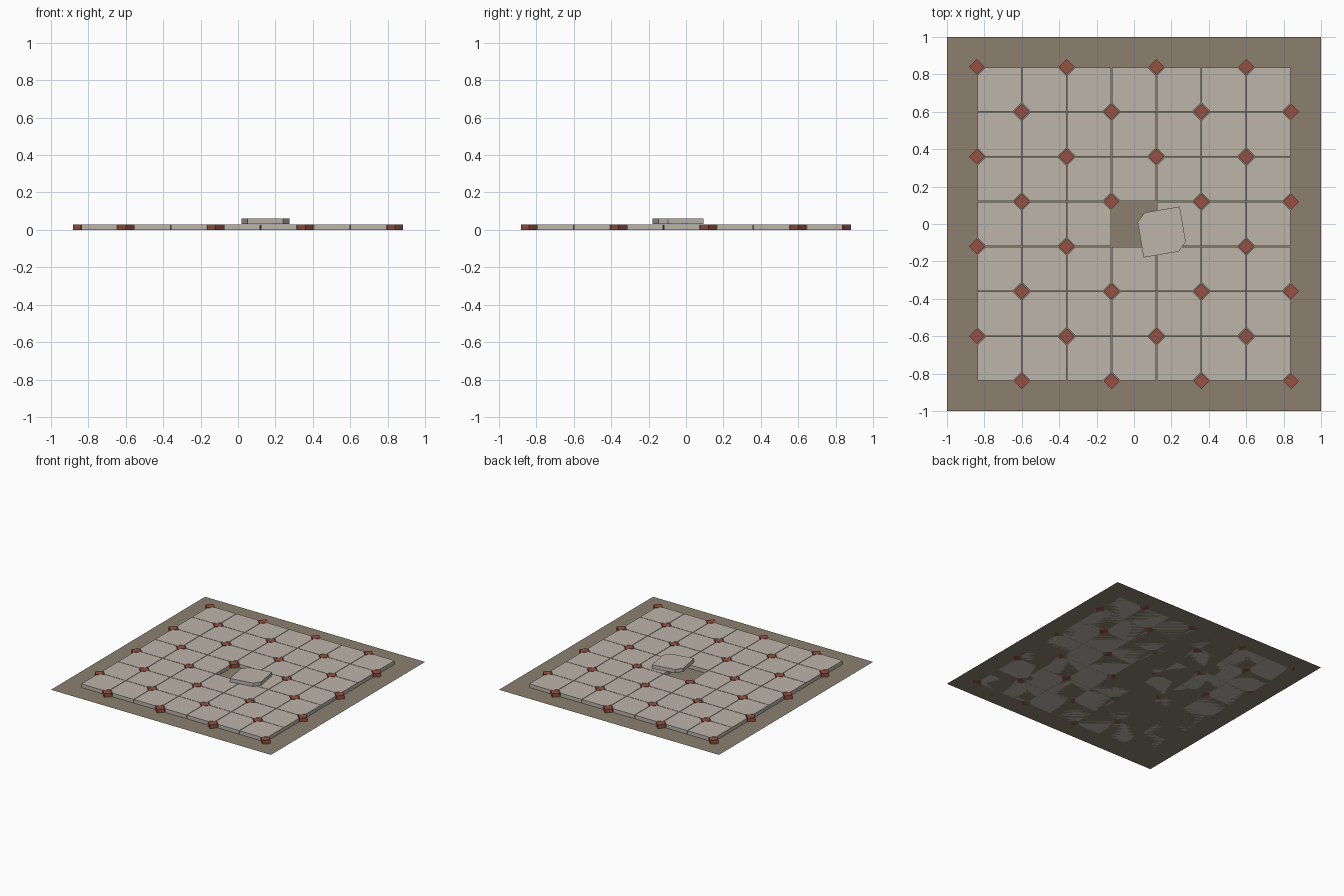
import bpy, bmesh, math
from mathutils import Matrix, Vector

if "Cube" in bpy.data.objects:
    bpy.data.objects.remove(bpy.data.objects["Cube"])

N, PITCH, HEIGHT = 7, 0.24, 0.03
SIDE, CUT, INSET_R = 0.236, 0.045, 0.042


def material(name, rgb):
    m = bpy.data.materials.new(name)
    m.diffuse_color = (*rgb, 1)
    m.use_nodes = True
    m.node_tree.nodes["Principled BSDF"].inputs["Base Color"].default_value = m.diffuse_color
    return m


sand = material("sand_brown", (0.258, 0.216, 0.159))
stone = material("pale_stone", (0.503, 0.462, 0.402))
brick = material("brick_red", (0.305, 0.080, 0.051))


def mesh_object(name, bm, mat):
    me = bpy.data.meshes.new(name)
    bm.to_mesh(me)
    bm.free()
    me.materials.append(mat)
    ob = bpy.data.objects.new(name, me)
    bpy.context.collection.objects.link(ob)
    return ob


def add_prism(bm, outline, matrix, h=HEIGHT):
    """Closed slab from a counter-clockwise outline, standing on z = 0."""
    low = [bm.verts.new(matrix @ Vector((x, y, 0))) for x, y in outline]
    top = [bm.verts.new(matrix @ Vector((x, y, h))) for x, y in outline]
    bm.faces.new(top)
    bm.faces.new(low[::-1])
    n = len(outline)
    for k in range(n):
        bm.faces.new((low[k], low[(k + 1) % n], top[(k + 1) % n], top[k]))


def tile_outline(odd):
    """Square with two opposite corners cut; odd picks which diagonal."""
    s = SIDE / 2
    c = s - CUT
    # lower right and upper left corners cut
    pts = [(-s, -s), (c, -s), (s, -c), (s, s), (-c, s), (-s, c)]
    return [(-y, x) for x, y in pts] if odd else pts


def node(i):
    return (i - N / 2) * PITCH


# Ground sheet
bm = bmesh.new()
bmesh.ops.create_grid(bm, x_segments=1, y_segments=1, size=1)
mesh_object("ground_sheet", bm, sand)

# Laid paving tiles, leaving the middle one out
bm = bmesh.new()
for i in range(N):
    for j in range(N):
        if (i, j) != (N // 2, N // 2):
            place = Matrix.Translation((node(i + 0.5), node(j + 0.5), 0))
            add_prism(bm, tile_outline((i + j) % 2), place)
mesh_object("paving_tiles", bm, stone)

# Diamond insets at every other tile corner
r = INSET_R
bm = bmesh.new()
for i in range(N + 1):
    for j in range(N + 1):
        if (i + j) % 2:
            add_prism(bm, [(r, 0), (0, r), (-r, 0), (0, -r)],
                      Matrix.Translation((node(i), node(j), 0)))
mesh_object("diamond_insets", bm, brick)

# Loose tile lying on top of the paving
bm = bmesh.new()
add_prism(bm, tile_outline(0), Matrix.Identity(4))
loose = mesh_object("loose_tile", bm, stone)
loose.location = (0.148, -0.043, HEIGHT + 0.001)
loose.rotation_euler.z = math.radians(9.7)
